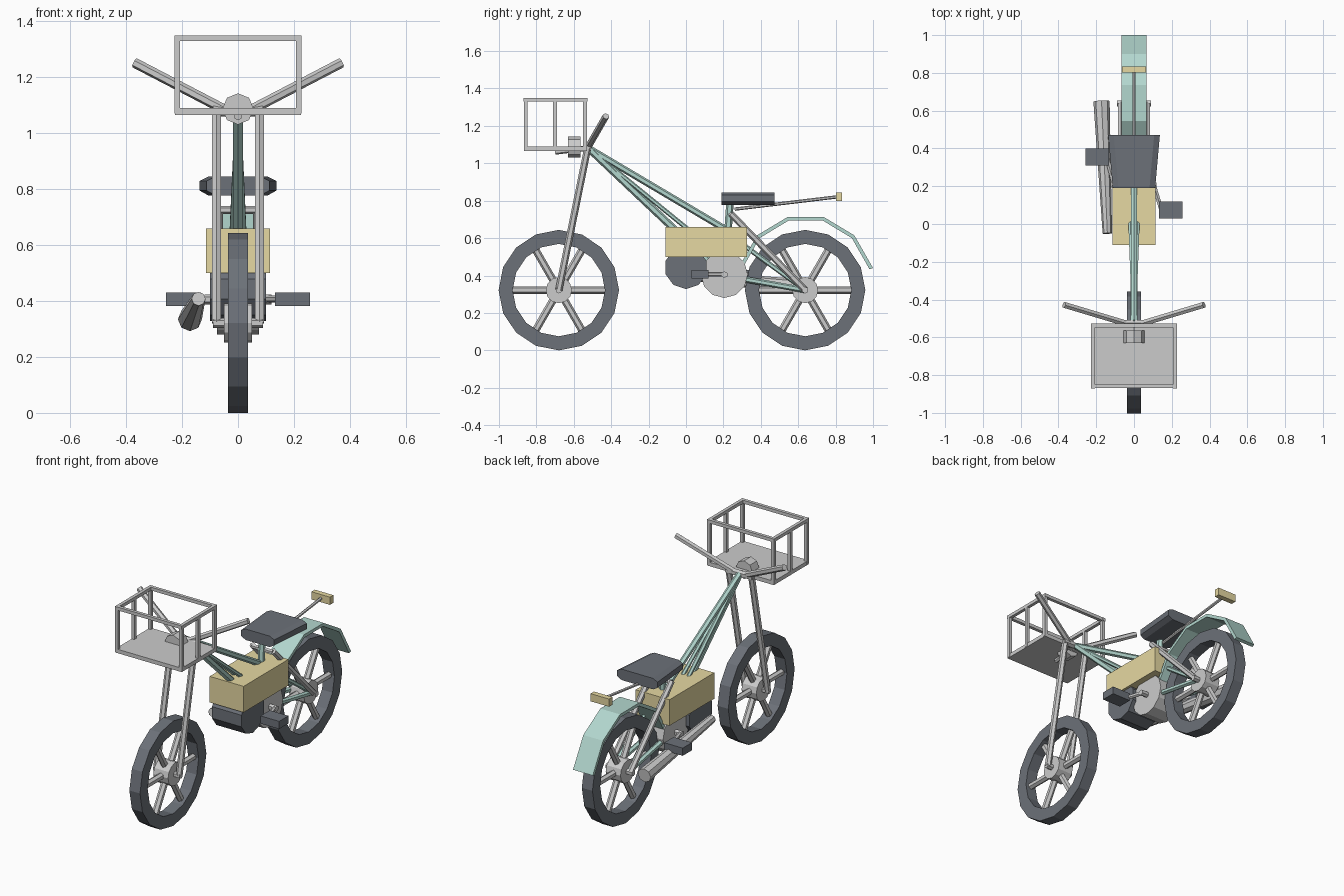
import bpy, bmesh
from math import sin, cos, pi, radians
from mathutils import Vector

if "Cube" in bpy.data.objects:
    bpy.data.objects.remove(bpy.data.objects["Cube"])


def material(name, rgb):
    m = bpy.data.materials.new(name)
    m.diffuse_color = (*rgb, 1)
    m.use_nodes = True
    m.node_tree.nodes["Principled BSDF"].inputs["Base Color"].default_value = m.diffuse_color
    return m


DARK = material("rubber_black", (0.15, 0.165, 0.19))
GREEN = material("frame_green", (0.45, 0.68, 0.62))
YELLOW = material("box_yellow", (0.79, 0.69, 0.36))


def finish(name, bm, mat=None):
    bmesh.ops.recalc_face_normals(bm, faces=bm.faces)
    me = bpy.data.meshes.new(name)
    bm.to_mesh(me)
    bm.free()
    ob = bpy.data.objects.new(name, me)
    bpy.context.collection.objects.link(ob)
    if mat:
        me.materials.append(mat)
    return ob


def tube(name, p, q, r, mat=None, r2=None, sides=6):
    """Straight round or tapered bar from p to q."""
    p, q = Vector(p), Vector(q)
    bm = bmesh.new()
    bmesh.ops.create_cone(bm, cap_ends=True, segments=sides, radius1=r,
                          radius2=r if r2 is None else r2, depth=(q - p).length)
    ob = finish(name, bm, mat)
    ob.rotation_mode = 'QUATERNION'
    ob.rotation_quaternion = (q - p).to_track_quat('Z', 'Y')
    ob.location = (p + q) / 2
    return ob


def box(name, lo, hi, mat=None):
    lo, hi = Vector(lo), Vector(hi)
    bm = bmesh.new()
    bmesh.ops.create_cube(bm, size=1)
    bmesh.ops.scale(bm, vec=hi - lo, verts=bm.verts)
    bmesh.ops.translate(bm, vec=(lo + hi) / 2, verts=bm.verts)
    return finish(name, bm, mat)


def loft(name, rings, mat=None, closed=False):
    """Skin a row of equal rings; cap the ends or close the loop."""
    bm = bmesh.new()
    rows = [[bm.verts.new(v) for v in ring] for ring in rings]
    n = len(rows[0])
    for i in range(len(rows) if closed else len(rows) - 1):
        a, b = rows[i], rows[(i + 1) % len(rows)]
        for k in range(n):
            bm.faces.new((a[k], a[(k + 1) % n], b[(k + 1) % n], b[k]))
    if not closed:
        bm.faces.new(rows[0])
        bm.faces.new(rows[-1])
    return finish(name, bm, mat)


def disc(name, y, z, r, half, sides, mat=None):
    """Drum lying across the bike with a corner at the top."""
    return loft(name, [[(x, y + r * sin(2 * pi * k / sides), z + r * cos(2 * pi * k / sides))
                        for k in range(sides)] for x in (-half, half)], mat)


# wheels: tyre ring, hub, six spokes
def wheel(prefix, y, z):
    R, r, w = 0.322, 0.247, 0.036
    rings = []
    for k in range(16):
        a = 2 * pi * k / 16
        rings.append([(x, y + rad * sin(a), z + rad * cos(a))
                      for x, rad in ((-w, R), (w, R), (w, r), (-w, r))])
    loft(prefix + "_tyre", rings, DARK, closed=True)
    disc(prefix + "_hub", y, z, 0.07, 0.05, 12)
    for k in range(6):
        a = k * pi / 3
        tube(f"{prefix}_spoke_{k}", (0, y + 0.04 * cos(a), z + 0.04 * sin(a)),
             (0, y + 0.26 * cos(a), z + 0.26 * sin(a)), 0.02)
    tube(prefix + "_axle", (-0.09, y, z), (0.09, y, z), 0.018)


wheel("front", -0.68, 0.322)
wheel("rear", 0.637, 0.322)

# paired parts: fork, handlebars, shocks, chain stays
for s, side in ((-1, "left"), (1, "right")):
    tube("fork_" + side, (s * 0.077, -0.68, 0.322), (s * 0.077, -0.525, 1.085), 0.019)
    tube("handlebar_" + side, (s * 0.03, -0.53, 1.075), (s * 0.37, -0.428, 1.252), 0.018)
    tube("shock_" + side, (s * 0.07, 0.24, 0.73), (s * 0.07, 0.637, 0.322), 0.018)
    tube("chain_stay_" + side, (s * 0.05, 0.2, 0.4), (s * 0.055, 0.637, 0.322), 0.016, GREEN)
    tube("seat_stay_" + side, (s * 0.03, 0.23, 0.62), (s * 0.055, 0.637, 0.322), 0.013, GREEN)
tube("fork_crown", (-0.09, -0.525, 1.08), (0.09, -0.525, 1.08), 0.02)
tube("shock_mount", (-0.07, 0.24, 0.725), (0.07, 0.24, 0.725), 0.014)

# frame tubes
HEAD = (0, -0.52, 1.08)
tube("top_tube", HEAD, (0, 0.24, 0.63), 0.018, GREEN)
tube("down_tube", HEAD, (0, 0.2, 0.4), 0.02, GREEN)
for s, side in ((-1, "left"), (1, "right")):
    tube("brace_tube_" + side, HEAD, (s * 0.02, 0.02, 0.64), 0.012, GREEN)
tube("seat_post", (0, 0.21, 0.42), (0, 0.235, 0.79), 0.02, GREEN)

# battery box and drive
box("battery_box", (-0.115, -0.11, 0.5), (0.115, 0.325, 0.66), YELLOW)
disc("engine", 0.0, 0.443, 0.115, 0.1, 10, DARK)
disc("crank_case", 0.205, 0.405, 0.125, 0.075, 12)
tube("crank_axle", (-0.12, 0.205, 0.405), (0.12, 0.205, 0.405), 0.018)
for s, side, y in ((1, "right", 0.075), (-1, "left", 0.355)):
    tube("crank_arm_" + side, (s * 0.105, 0.205, 0.407), (s * 0.145, y, 0.407), 0.013)
    box("pedal_" + side, (s * 0.195 - 0.063, y - 0.045, 0.383),
        (s * 0.195 + 0.063, y + 0.045, 0.43), DARK)
tube("exhaust", (-0.141, -0.05, 0.408), (-0.172, 0.65, 0.335), 0.025, None, 0.043, 8)

# seat with chamfered edges, wider at the back
seat_rings = []
for y, w in ((0.19, 0.112), (0.472, 0.137)):
    right = [(w - 0.03, 0.845), (w, 0.83), (w, 0.795), (w - 0.03, 0.778)]
    pts = right + [(-x, z) for x, z in reversed(right)]
    seat_rings.append([(x, y, z) for x, z in pts])
loft("seat", seat_rings, DARK)

# rear fender: bent strip, mirrored about the wheel
half = [(1.0, 0.44), (0.9, 0.615), (0.735, 0.714)]
arc = half + [(2 * 0.64 - y, z) for y, z in reversed(half)]
fender_rings = []
for y, z in arc:
    d = Vector((0, 0.64 - y, 0.322 - z)).normalized() * 0.02
    fender_rings.append([(-0.067, y, z), (0.067, y, z),
                         (0.067, y + d.y, z + d.z), (-0.067, y + d.y, z + d.z)])
loft("rear_fender", fender_rings, GREEN)

# tail light on its rod
tube("tail_rod", (0, 0.26, 0.755), (0, 0.82, 0.822), 0.009)
box("tail_light", (-0.063, 0.802, 0.798), (0.063, 0.835, 0.845), YELLOW)

# headlight and basket bracket
bm = bmesh.new()
bmesh.ops.create_cone(bm, cap_ends=True, segments=8, radius1=0.056, radius2=0.056, depth=0.068)
lamp = finish("headlight", bm)
lamp.rotation_euler = (radians(90), 0, 0)
lamp.location = (0, -0.597, 1.087)
tube("basket_bracket", (0, -0.7, 1.06), (0, -0.52, 1.082), 0.014)

# basket: floor, posts, top rails
B = 0.01
box("basket_floor", (-0.225, -0.867, 1.066), (0.225, -0.53, 1.09))
for i, y in enumerate((-0.857, -0.7, -0.54)):
    for s, side in ((-1, "left"), (1, "right")):
        x = s * 0.217
        box(f"basket_post_{side}_{i}", (x - B, y - B, 1.07), (x + B, y + B, 1.345))
for s, side in ((-1, "left"), (1, "right")):
    x = s * 0.217
    box("basket_rail_" + side, (x - B, -0.87, 1.33), (x + B, -0.527, 1.35))
for y, end in ((-0.859, "front"), (-0.538, "back")):
    box("basket_rail_" + end, (-0.227, y - B, 1.33), (0.227, y + B, 1.35))
